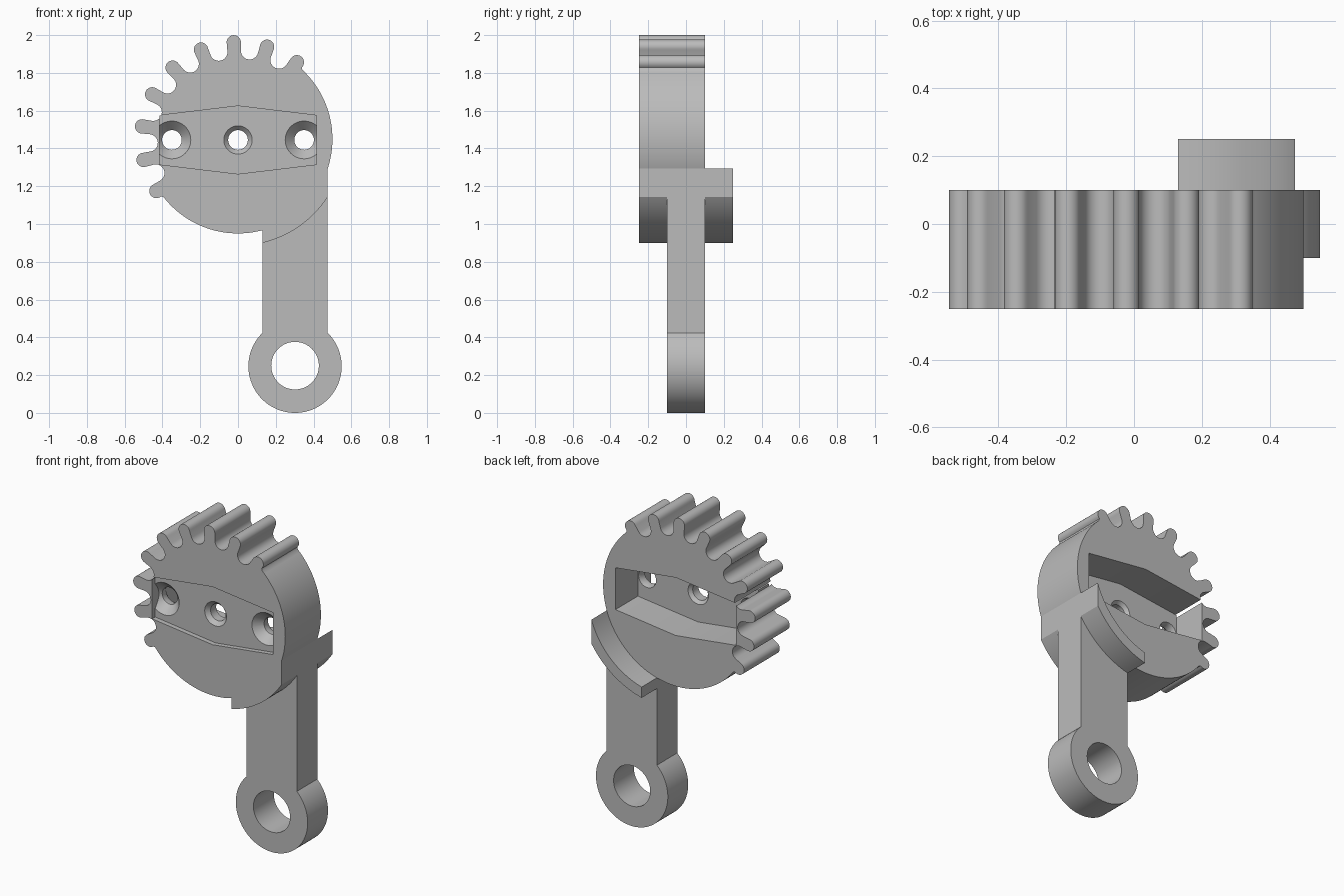
import bpy, bmesh
from math import sin, cos, radians, sqrt, atan2, degrees

default = bpy.data.objects.get("Cube")
if default:
    bpy.data.objects.remove(default, do_unlink=True)

grey = bpy.data.materials.new("plain grey")
grey.use_nodes = True
grey.diffuse_color = (0.5, 0.5, 0.5, 1)
grey.node_tree.nodes["Principled BSDF"].inputs["Base Color"].default_value = (0.5, 0.5, 0.5, 1)

HUB_Z = 1.45
POCKET_Z = 1.445
FRONT, BACK = -0.25, 0.1
DISC_R, LIP_R = 0.5, 0.565
ARM_L, ARM_R = 0.13, 0.475
EYE_X, EYE_Z, EYE_R = 0.302, 0.247, 0.247


def arc(cx, cz, r, start, end, steps):
    """Points on an arc in the xz plane, angles in degrees."""
    angles = [radians(start + (end - start) * i / steps) for i in range(steps + 1)]
    return [(cx + r * cos(a), cz + r * sin(a)) for a in angles]


def circle(cx, cz, r, steps=48):
    return arc(cx, cz, r, 0, 360, steps)[:-1]


def loft(name, sections):
    """Solid through matching xz outlines, each given with its y position."""
    bm = bmesh.new()
    rings = [[bm.verts.new((x, y, z)) for x, z in pts] for pts, y in sections]
    n = len(rings[0])
    bm.faces.new(rings[0])
    bm.faces.new(rings[-1])
    for a, b in zip(rings, rings[1:]):
        for i in range(n):
            j = (i + 1) % n
            bm.faces.new((a[i], a[j], b[j], b[i]))
    bmesh.ops.recalc_face_normals(bm, faces=bm.faces)
    mesh = bpy.data.meshes.new(name)
    bm.to_mesh(mesh)
    bm.free()
    mesh.materials.append(grey)
    obj = bpy.data.objects.new(name, mesh)
    bpy.context.collection.objects.link(obj)
    return obj


def cut(obj, cutter):
    """Subtract the cutter and remove it."""
    mod = obj.modifiers.new("cut", 'BOOLEAN')
    mod.operation = 'DIFFERENCE'
    mod.solver = 'EXACT'
    mod.object = cutter
    cutter.hide_render = True
    bpy.context.view_layer.objects.active = obj
    bpy.ops.object.modifier_apply(modifier=mod.name)
    bpy.data.objects.remove(cutter, do_unlink=True)


def hub_arc(r, x0, x1, steps=20):
    """Lower part of a circle round the hub between two x positions."""
    a0, a1 = (degrees(atan2(-sqrt(r * r - x * x), x)) for x in (x0, x1))
    return arc(0, HUB_Z, r, a0, a1, steps)


# Gear disc: nine rounded teeth, then a plain rim
PITCH, FIRST, COUNT = 20, 52.5, 9
outline = []
for k in range(COUNT):
    a = FIRST + PITCH * k
    t = radians(a)
    outline += arc(0.512 * cos(t), HUB_Z + 0.512 * sin(t), 0.038, a - 100, a + 100, 14)
    if k < COUNT - 1:
        v = a + PITCH / 2
        t = radians(v)
        outline += arc(0.471 * cos(t), HUB_Z + 0.471 * sin(t), 0.046, v - 100, v - 260, 12)
outline += arc(0, HUB_Z, DISC_R, 218, 407, 80)
disc = loft("gear_disc", [(outline, FRONT), (outline, BACK)])

# Six-sided pocket through the disc
half, tall, short = 0.415, 0.18, 0.13
pocket = [(x, POCKET_Z + z) for x, z in
          ((-half, -short), (0, -tall), (half, -short), (half, short), (0, tall), (-half, short))]
cut(disc, loft("pocket_cutter", [(pocket, FRONT - 0.1), (pocket, BACK + 0.1)]))

# Web plate in the pocket, with three countersunk holes
WEB_F, WEB_B = -0.22, -0.12
web = loft("pocket_web", [(pocket, WEB_F), (pocket, WEB_B)])
for x, wide, depth, rear in ((-0.35, 0.1, 0.05, 0.06), (0, 0.075, 0.025, 0.07), (0.35, 0.1, 0.05, 0.06)):
    stations = ((wide, WEB_F - 0.02), (wide, WEB_F), (0.052, WEB_F + depth),
                (0.052, WEB_B - 0.02), (rear, WEB_B), (rear, WEB_B + 0.02))
    cut(web, loft("hole_cutter", [(circle(x, POCKET_Z, r), y) for r, y in stations]))

# Curved lip hugging the disc, standing out behind it
lip_outline = hub_arc(LIP_R, ARM_L, ARM_R) + hub_arc(DISC_R, ARM_R, ARM_L)
lip = loft("curved_lip", [(lip_outline, FRONT), (lip_outline, 0.25)])

# Arm ending in a round eye
neck_l = degrees(atan2(sqrt(EYE_R ** 2 - (ARM_L - EYE_X) ** 2), ARM_L - EYE_X))
neck_r = degrees(atan2(sqrt(EYE_R ** 2 - (ARM_R - EYE_X) ** 2), ARM_R - EYE_X))
arm_outline = arc(EYE_X, EYE_Z, EYE_R, neck_l, 360 + neck_r, 64) + hub_arc(0.53, ARM_R, ARM_L)
arm = loft("arm", [(arm_outline, -0.1), (arm_outline, BACK)])
bore = circle(EYE_X, EYE_Z + 0.003, 0.126, 64)
cut(arm, loft("bore_cutter", [(bore, -0.2), (bore, 0.2)]))

# Smooth the round walls, keep edges sharp
bpy.ops.object.select_all(action='DESELECT')
for obj in (disc, web, lip, arm):
    obj.select_set(True)
bpy.context.view_layer.objects.active = disc
bpy.ops.object.shade_smooth_by_angle(angle=radians(30))
